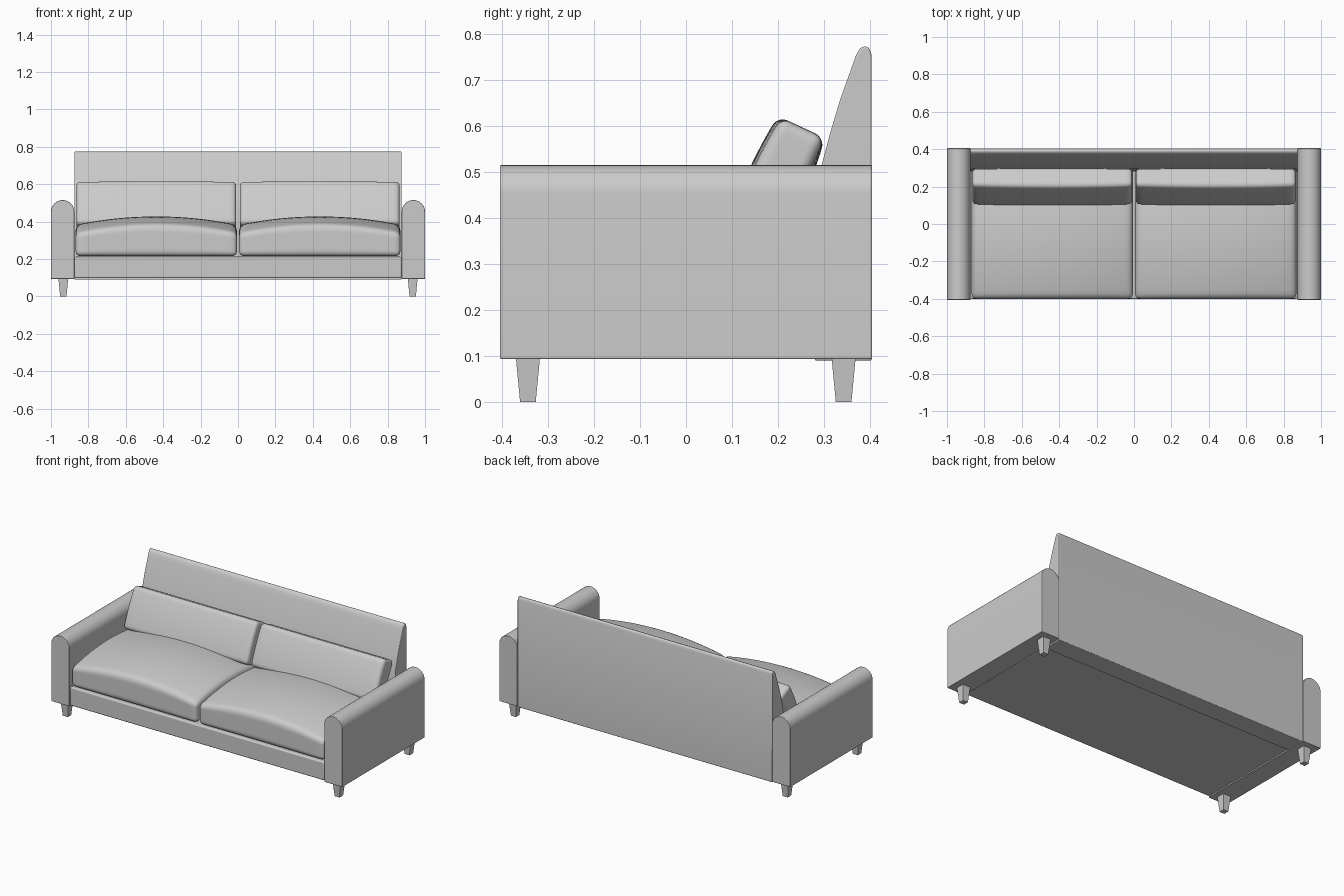
import bpy, bmesh, math
from mathutils import Matrix

if "Cube" in bpy.data.objects:
    bpy.data.objects.remove(bpy.data.objects["Cube"])


def finish(name, bm, bevel=0.0):
    bmesh.ops.recalc_face_normals(bm, faces=bm.faces)
    me = bpy.data.meshes.new(name)
    bm.to_mesh(me)
    bm.free()
    ob = bpy.data.objects.new(name, me)
    bpy.context.collection.objects.link(ob)
    if bevel:
        mod = ob.modifiers.new("soft edges", 'BEVEL')
        mod.width = bevel
        mod.segments = 3
        mod.limit_method = 'ANGLE'
        mod.angle_limit = math.radians(40)
    bpy.ops.object.select_all(action='DESELECT')
    ob.select_set(True)
    bpy.context.view_layer.objects.active = ob
    bpy.ops.object.shade_smooth_by_angle(angle=math.radians(35))
    return ob


def extrude_profile(name, pts, offset, bevel):
    """Closed outline of 3D points swept along an offset."""
    bm = bmesh.new()
    face = bm.faces.new([bm.verts.new(p) for p in pts])
    ext = bmesh.ops.extrude_face_region(bm, geom=[face])
    moved = [g for g in ext["geom"] if isinstance(g, bmesh.types.BMVert)]
    bmesh.ops.translate(bm, verts=moved, vec=offset)
    return finish(name, bm, bevel)


def cushion(name, half, radius, top, bottom, matrix):
    """Rounded box; top=(x crown, y crown) and bottom bulge puff up the faces."""
    bm = bmesh.new()
    bmesh.ops.create_cube(bm, size=2)
    bmesh.ops.subdivide_edges(bm, edges=bm.edges[:], cuts=23, use_grid_fill=True)
    for v in bm.verts:
        # crowd the rows towards the edges, then round the edges
        p = [h * math.sin(c * math.pi / 2) for c, h in zip(v.co, half)]
        inner = [max(-h + radius, min(h - radius, c)) for c, h in zip(p, half)]
        d = [a - b for a, b in zip(p, inner)]
        n = math.sqrt(sum(c * c for c in d))
        if n > 1e-9:
            p = [i + radius * c / n for i, c in zip(inner, d)]
        u, w = 1 - (p[0] / half[0]) ** 2, 1 - (p[1] / half[1]) ** 2
        t = (p[2] / half[2] + 1) / 2
        p[2] += t * (top[0] * u + top[1] * w) - (1 - t) * bottom * u * w
        v.co = p
    bm.transform(matrix)
    return finish(name, bm)


# Base under the seat
bm = bmesh.new()
bmesh.ops.create_cube(bm, size=1, matrix=Matrix.Translation((0, -0.05, 0.155))
                      @ Matrix.Diagonal((1.75, 0.70, 0.115, 1)))
finish("base", bm, 0.008)

# Wedge-shaped backrest
outline = [(0.28, 0.09), (0.283, 0.40), (0.295, 0.515), (0.315, 0.59), (0.336, 0.66),
           (0.364, 0.738), (0.371, 0.757), (0.379, 0.77), (0.39, 0.775),
           (0.399, 0.77), (0.404, 0.755), (0.404, 0.09)]
extrude_profile("backrest", [(-0.875, y, z) for y, z in outline], (1.75, 0, 0), 0.004)

for s, side in ((-1, "left"), (1, "right")):
    # Arm with a half-round top
    arm = [(0.875, 0.094), (1.0, 0.094)]
    for i in range(17):
        a = math.pi * i / 16
        arm.append((0.9375 + 0.0625 * math.cos(a), 0.453 + 0.0625 * math.sin(a)))
    extrude_profile(side + "_arm", [(s * x, -0.405, z) for x, z in arm], (0, 0.81, 0), 0.003)

    # Seat cushion, flat below and crowned above
    cushion(side + "_seat_cushion", (0.431, 0.352, 0.061), 0.025, (0.045, 0.045), 0,
            Matrix.Translation((s * 0.437, -0.048, 0.277)))

    # Back cushion leaning on the backrest
    cushion(side + "_back_cushion", (0.427, 0.127, 0.052), 0.022, (0.008, 0.008), 0.012,
            Matrix.Translation((s * 0.437, 0.201, 0.482)) @ Matrix.Rotation(math.radians(65), 4, 'X'))

    # Tapered square legs
    for y, end in ((-0.344, "front"), (0.343, "back")):
        bm = bmesh.new()
        bmesh.ops.create_cone(bm, cap_ends=True, segments=4, radius1=0.017 * math.sqrt(2),
                              radius2=0.0265 * math.sqrt(2), depth=0.1,
                              matrix=Matrix.Translation((s * 0.934, y, 0.05))
                              @ Matrix.Rotation(math.pi / 4, 4, 'Z'))
        finish(side + "_" + end + "_leg", bm)
